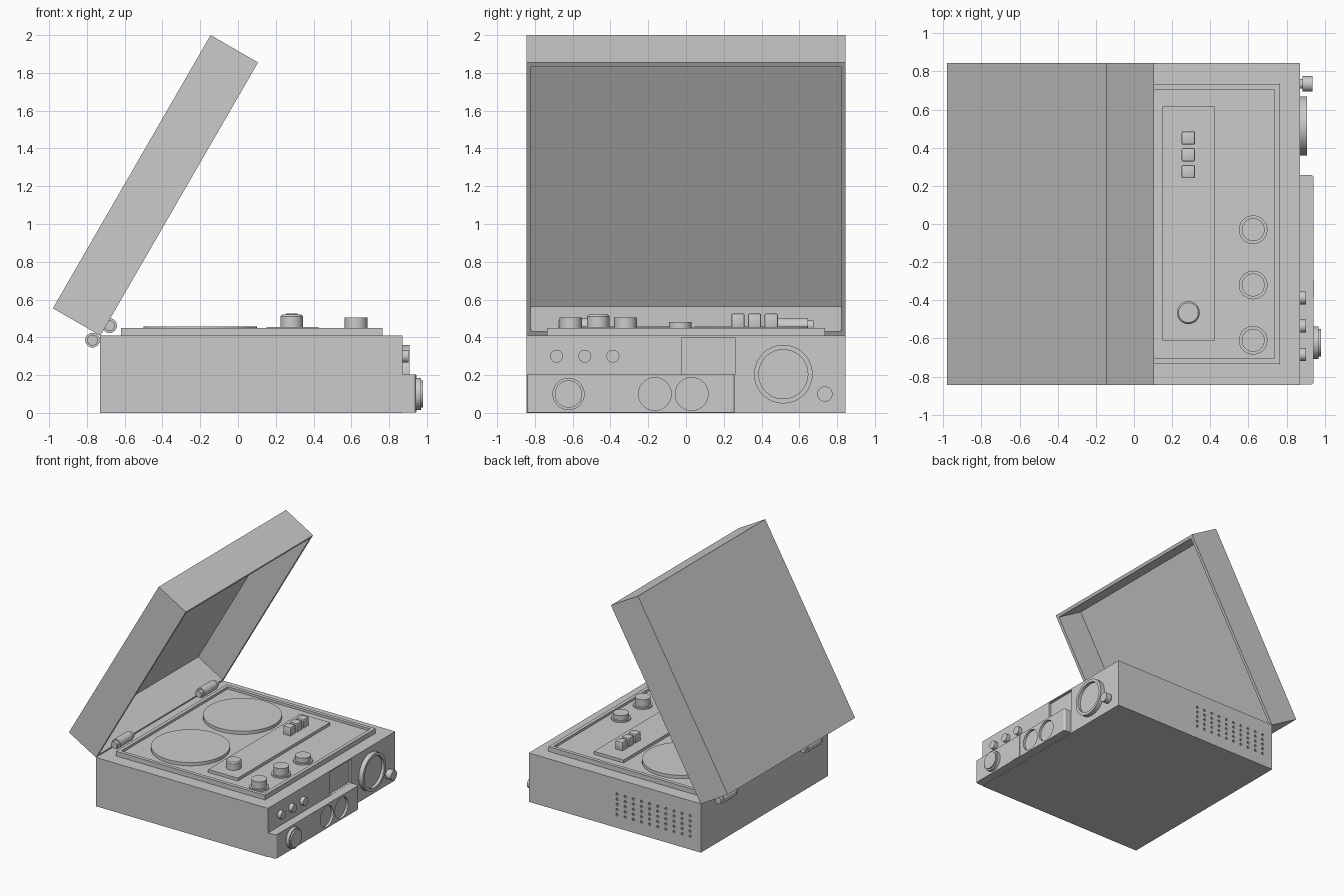
import bpy, bmesh
from math import radians, pi, cos, sin
from mathutils import Matrix

if "Cube" in bpy.data.objects:
    bpy.data.objects.remove(bpy.data.objects["Cube"])

ROT = {'X': (0, pi / 2, 0), 'Y': (-pi / 2, 0, 0), 'Z': (0, 0, 0)}


def finish(name, bm, loc=(0, 0, 0), rot=(0, 0, 0), smooth=False):
    bmesh.ops.recalc_face_normals(bm, faces=bm.faces[:])
    me = bpy.data.meshes.new(name)
    bm.to_mesh(me)
    bm.free()
    if smooth:
        for p in me.polygons:
            p.use_smooth = True
        me.set_sharp_from_angle(angle=radians(35))
    ob = bpy.data.objects.new(name, me)
    ob.location, ob.rotation_euler = loc, rot
    bpy.context.collection.objects.link(ob)
    return ob


def add_box(bm, x, y, z):
    m = Matrix.Translation(((x[0] + x[1]) / 2, (y[0] + y[1]) / 2, (z[0] + z[1]) / 2))
    m = m @ Matrix.Diagonal((x[1] - x[0], y[1] - y[0], z[1] - z[0], 1))
    return bmesh.ops.create_cube(bm, size=1, matrix=m)['verts']


def box(name, x, y, z, bevel=0):
    bm = bmesh.new()
    add_box(bm, x, y, z)
    if bevel:
        bmesh.ops.bevel(bm, geom=bm.edges[:], offset=bevel, segments=2, profile=0.5, affect='EDGES')
    return finish(name, bm, smooth=bool(bevel))


def tray(name, size, rim, depth, loc, rot=(0, 0, 0)):
    """Box whose +z face is hollowed to the given depth, leaving a rim."""
    bm = bmesh.new()
    h = [s / 2 for s in size]
    add_box(bm, (-h[0], h[0]), (-h[1], h[1]), (-h[2], h[2]))
    top = max(bm.faces, key=lambda f: f.calc_center_median().z)
    bmesh.ops.inset_region(bm, faces=[top], thickness=rim)
    floor = bmesh.ops.extrude_discrete_faces(bm, faces=[top])['faces'][0]
    bmesh.ops.translate(bm, verts=floor.verts[:], vec=(0, 0, -depth))
    return finish(name, bm, loc, rot)


def lathe(name, profile, loc, axis='Z', n=40):
    """Closed turned part from (radius, height) points."""
    bm = bmesh.new()
    rings = [[bm.verts.new((r * cos(2 * pi * i / n), r * sin(2 * pi * i / n), h)) for i in range(n)]
             for r, h in profile]
    for a, b in zip(rings, rings[1:]):
        for i in range(n):
            j = (i + 1) % n
            bm.faces.new((a[i], a[j], b[j], b[i]))
    bm.faces.new(rings[0])
    bm.faces.new(rings[-1])
    return finish(name, bm, loc, ROT[axis], smooth=True)


def add_rod(bm, r, length, loc, axis, n):
    m = Matrix.Translation(loc) @ Matrix.Rotation(pi / 2, 4, axis)
    bmesh.ops.create_cone(bm, cap_ends=True, segments=n, radius1=r, radius2=r, depth=length, matrix=m)


def cut(ob, bm):
    cutter = finish("cutter", bm)
    cutter.hide_render = True
    mod = ob.modifiers.new("cut", 'BOOLEAN')
    mod.operation, mod.solver, mod.object = 'DIFFERENCE', 'EXACT', cutter
    bpy.context.view_layer.objects.active = ob
    bpy.ops.object.modifier_apply(modifier=mod.name)
    bpy.data.objects.remove(cutter)


# Case with recessed panel and vent holes in the back side
case = box("case", (-0.73, 0.87), (-0.845, 0.845), (0, 0.41))
bm = bmesh.new()
add_box(bm, (0.85, 0.9), (-0.02, 0.26), (0.204, 0.4))
for col in range(10):
    for row in range(5):
        add_rod(bm, 0.011, 0.04, (-0.63 + col * 0.0755, 0.845, 0.11 + row * 0.043), 'X', 10)
cut(case, bm)

# Lower control box with two round dial recesses
bm = bmesh.new()
vs = add_box(bm, (0.86, 0.942), (-0.842, 0.258), (0.002, 0.203))
edges = [e for e in bm.edges if all(v.co.x > 0.9 for v in e.verts)
         and abs(e.verts[0].co.z - e.verts[1].co.z) > 0.1]
bmesh.ops.bevel(bm, geom=edges, offset=0.015, segments=3, profile=0.5, affect='EDGES')
control_box = finish("control_box", bm)
bm = bmesh.new()
for y in (-0.165, 0.03):
    add_rod(bm, 0.087, 0.04, (0.942, y, 0.1), 'Y', 40)
cut(control_box, bm)
box("control_box_strip", (0.93, 0.945), (-0.385, -0.295), (0.004, 0.2))

# Open lid
tray("lid", (1.67, 1.69, 0.29), 0.036, 0.262, (-0.437, 0, 1.2045), (0, radians(120), 0))

# Deck with raised rim, reels and centre panel
tray("deck", (1.385, 1.47, 0.05), 0.042, 0.02, (0.0725, 0, 0.425))
for i, y in enumerate((-0.345, 0.345)):
    lathe(f"reel_{i}", [(0.3, 0), (0.3, 0.032)], (-0.2, y, 0.425), n=64)
box("centre_panel", (0.15, 0.425), (-0.61, 0.615), (0.425, 0.455))

# Deck knobs and push buttons
for i, (y, top) in enumerate(((-0.61, 0.505), (-0.32, 0.505), (-0.03, 0.482))):
    h = top - 0.425
    lathe(f"deck_knob_{i}", [(0.075, 0), (0.075, 0.018), (0.06, 0.018), (0.06, h)], (0.625, y, 0.425))
lathe("panel_knob", [(0.06, 0), (0.06, 0.06), (0.052, 0.07)], (0.285, -0.465, 0.45))
for i in range(3):
    y = 0.275 + i * 0.088
    box(f"push_button_{i}", (0.25, 0.32), (y - 0.035, y + 0.035), (0.44, 0.526), 0.008)

# Front-panel knobs, speaker ring and jack
for i in range(3):
    lathe(f"small_knob_{i}", [(0.034, 0), (0.034, 0.035)], (0.867, -0.685 + i * 0.149, 0.3), 'X', 24)
lathe("tuning_knob", [(0.085, 0), (0.085, 0.03), (0.072, 0.03), (0.072, 0.042)], (0.938, -0.622, 0.1), 'X')
lathe("speaker_ring", [(0.155, 0), (0.155, 0.04), (0.13, 0.04), (0.13, 0.015)],
      (0.868, 0.515, 0.205), 'X', 48)
lathe("jack", [(0.025, 0), (0.025, 0.015), (0.041, 0.015), (0.041, 0.067)], (0.868, 0.735, 0.1), 'X', 24)

# Hinge barrels inside and outside the lid joint
for side, yc in (("left", -0.56), ("right", 0.56)):
    for place, x, z in (("inner", -0.68, 0.462), ("outer", -0.77, 0.385)):
        lathe(f"hinge_{place}_{side}",
              [(0.028, -0.115), (0.028, -0.085), (0.039, -0.085),
               (0.039, 0.085), (0.028, 0.085), (0.028, 0.115)], (x, yc, z), 'Y', 24)
